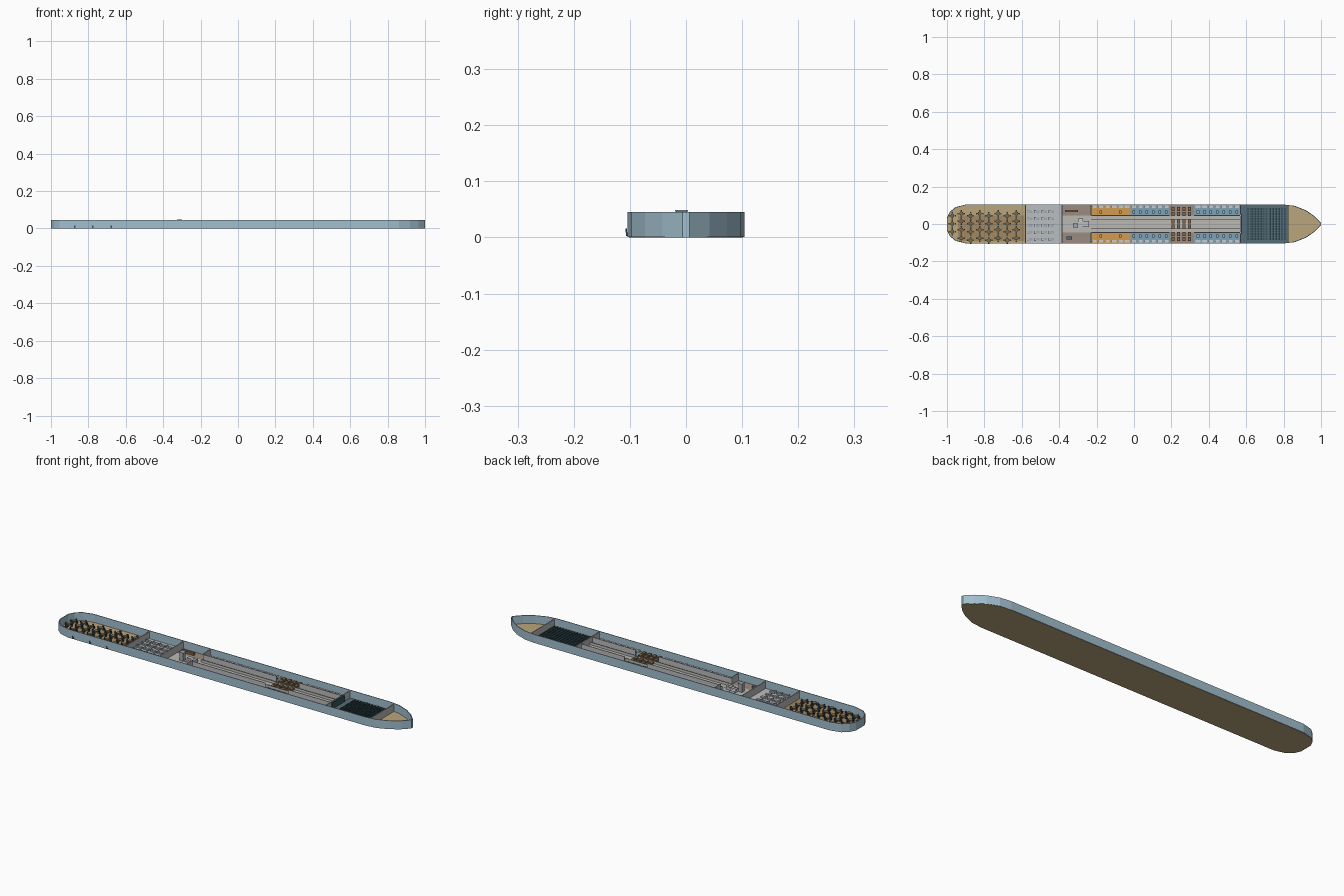
import bpy, bmesh, math

if "Cube" in bpy.data.objects:
    bpy.data.objects.remove(bpy.data.objects["Cube"])

T = 0.003      # floor thickness
H = 0.045      # hull height
mats = {}
COL = dict(hull=(.36, .52, .62), tan=(.5, .38, .2), rug=(.36, .25, .12), wood=(.24, .14, .07),
           lobby=(.32, .26, .22), grey=(.5, .52, .54), path=(.5, .48, .45), orange=(.65, .33, .08),
           blue=(.2, .36, .48), white=(.75, .77, .78), dark=(.09, .15, .19), seat=(.04, .09, .11),
           wall=(.5, .5, .5), steel=(.36, .4, .44))


def mat(name):
    if name not in mats:
        mats[name] = bpy.data.materials.new(name)
        mats[name].diffuse_color = (*COL[name], 1)
    return mats[name]


def finish(name, bm, color):
    bmesh.ops.recalc_face_normals(bm, faces=bm.faces[:])
    me = bpy.data.meshes.new(name)
    bm.to_mesh(me)
    bm.free()
    ob = bpy.data.objects.new(name, me)
    me.materials.append(mat(color))
    bpy.context.collection.objects.link(ob)
    return ob


def boxes(name, color, items):
    """One object made of boxes given as (x0, x1, y0, y1, z0, z1)."""
    bm = bmesh.new()
    for x0, x1, y0, y1, z0, z1 in items:
        vs = bmesh.ops.create_cube(bm, size=1)['verts']
        for v in vs:
            v.co.x = (x0 + x1) / 2 + v.co.x * (x1 - x0)
            v.co.y = (y0 + y1) / 2 + v.co.y * (y1 - y0)
            v.co.z = (z0 + z1) / 2 + v.co.z * (z1 - z0)
    return finish(name, bm, color)


def both(items):
    return items + [(a, b, -d, -c, e, f) for a, b, c, d, e, f in items]


# Hull outline: rounded stern on the left, pointed bow on the right
half = [(-1, .034), (-.985, .065), (-.955, .09), (-.9, .104), (.8, .104), (.86, .097),
        (.92, .073), (.965, .042), (1, .006)]
outline = half + [(x, -y) for x, y in reversed(half)]


def half_width(x):
    for (x0, y0), (x1, y1) in zip(half, half[1:]):
        if x0 <= x <= x1:
            return y0 + (y1 - y0) * (x - x0) / (x1 - x0)
    return 0


def deck(name, pts, z0, z1, color):
    bm = bmesh.new()
    f = bm.faces.new([bm.verts.new((x, y, z0)) for x, y in pts])
    r = bmesh.ops.extrude_face_region(bm, geom=[f])
    for v in r['geom']:
        if isinstance(v, bmesh.types.BMVert):
            v.co.z = z1
    return finish(name, bm, color)


deck('deck_floor', [(x * .998, y * .98) for x, y in outline], 0, T, 'tan')

# Hull wall: open shell with a thin inner skin
bm = bmesh.new()
n = len(outline)
rings = []
for s, z in ((0, .001), (0, H), (.003, H), (.003, .001)):
    ring = []
    for x, y in outline:
        sx = x - math.copysign(s, x) if abs(x) > .85 else x
        sy = y - math.copysign(min(s, abs(y) * .6), y)
        ring.append(bm.verts.new((sx, sy, z)))
    rings.append(ring)
for a, b in zip(rings, rings[1:] + rings[:1]):
    for i in range(n):
        j = (i + 1) % n
        bm.faces.new((a[i], a[j], b[j], b[i]))
finish('hull_wall', bm, 'hull')

# Coloured floor zones
Z1 = T + .0008
W = .1008
for name, color, x0, x1 in (('clinic_floor', 'grey', -.58, -.385), ('lobby_floor', 'lobby', -.385, -.23),
                            ('lounge_floor', 'lobby', .19, .32), ('theatre_floor', 'dark', .57, .825)):
    boxes(name, color, [(x0, x1, -W, W, T - .001, Z1)])
for name, color, x0, x1 in (('orange_cabin_floor', 'orange', -.23, -.018),
                            ('blue_cabin_floor', 'blue', -.018, .19), ('fore_cabin_floor', 'blue', .32, .57)):
    boxes(name, color, both([(x0, x1, .045, W, T - .001, Z1)]))
boxes('dining_rug', 'rug', [(-.94, -.585, -.09, .045, T - .001, Z1)])
boxes('corridor_floor', 'path', [(-.385, .57, -.045, .045, T - .001, Z1 + .0006)])
boxes('corridor_centre_line', 'steel', [(-.23, .57, -.001, .001, T, Z1 + .0012)])

# Cross bulkheads and corridor walls
TW = .002
boxes('bulkheads', 'wall', [(x - TW, x + TW, -W, W, T, .041) for x in (-.58, -.385, .57, .825)]
      + both([(x - TW, x + TW, .045, W, T, .041) for x in (-.23,)]))
boxes('corridor_walls', 'wall', both([(a, b, .044, .047, T, .036) for a, b in ((-.23, .19), (.32, .57))]
      + [(-.23, .57, .025, .027, T, .018)]))

# Stern dining: round tables with four chairs each
bm_t, bm_c = bmesh.new(), bmesh.new()
chairs = []
for i in range(8):
    x = -.972 + i * .049
    for j, y in enumerate((.05, .008, -.036, -.082)):
        yy = y + (.006 if i % 2 else -.006)
        if abs(yy) > half_width(x) - .015:
            continue
        for r, z0, z1 in ((.011, .011, .013), (.003, T, .011)):
            vs = bmesh.ops.create_cone(bm_t, cap_ends=True, segments=10, radius1=r, radius2=r,
                                       depth=z1 - z0)['verts']
            bmesh.ops.translate(bm_t, verts=vs, vec=(x, yy, (z0 + z1) / 2))
        for k in range(4):
            cx, cy = math.cos(k * math.pi / 2), math.sin(k * math.pi / 2)
            px, py = x + cx * .015, yy + cy * .015
            chairs.append((px - .004, px + .004, py - .004, py + .004, T, .009))
            bx, by = px + cx * .0035, py + cy * .0035
            dx, dy = (.001, .004) if k % 2 == 0 else (.004, .001)
            chairs.append((bx - dx, bx + dx, by - dy, by + dy, .009, .016))
bm_c.free()
finish('dining_tables', bm_t, 'wood')
boxes('dining_chairs', 'seat', chairs)

# Rows of beds with pillows and headboards
beds, heads = [], []
for i in range(4):
    for j in range(5):
        x, y = -.558 + i * .039, (j - 2) * .037 - .008
        beds.append((x - .014, x + .014, y - .007, y + .007, T, .011))
        heads.append((x - .015, x - .013, y - .008, y + .008, T, .016))
        heads.append((x - .012, x - .005, y - .005, y + .005, .011, .013))
boxes('ward_beds', 'steel', beds)
boxes('ward_headboards', 'white', heads)

# Lobby: counters, lift shaft, steps
boxes('lobby_counter', 'wood', [(-.37, -.3, .064, .076, T, .016)])
boxes('lobby_desk', 'dark', [(-.362, -.332, -.083, -.068, T, .014)])
boxes('lift_shaft', 'steel', [(-.322, -.302, -.018, .002, T, .0465)])
boxes('lift_cap', 'steel', [(-.325, -.299, -.02, .004, .0465, .049)])
boxes('lobby_steps', 'grey', [(-.3 + k * .012, -.24, -.016, .016, T, .008 + k * .004) for k in range(5)])
boxes('lobby_sofa', 'white', [(-.3, -.272, .012, .03, T, .014)])


# Cabins: bed by the hull, pillow and small cupboard by the corridor
def cabins(name, x0, count, step):
    mattress, extra = [], []
    for i in range(count):
        x = x0 + (i + .5) * step
        mattress.append((x - step * .36, x + step * .36, .085, .098, T, .011))
        mattress.append((x - step * .34, x - step * .14, .087, .096, .011, .013))
        extra.append((x - step * .2, x + step * .2, .056, .072, T, .013))
    boxes(name + '_beds', 'white', both(mattress))
    return both(extra)


cupboards = cabins('orange_cabin', -.23, 6, .035)[1::3]
boxes('orange_cabin_cupboards', 'orange', cupboards)
boxes('blue_cabin_desks', 'steel', cabins('blue_cabin', -.018, 6, .0345))
boxes('fore_cabin_desks', 'steel', cabins('fore_cabin', .325, 7, .0345))

# Lounge benches across the ship
boxes('lounge_tables', 'wood', [(x - .008, x + .008, y - .011, y + .011, T, .014)
      for x in (.208, .238, .268, .298) for y in (-.081, -.054, -.014, .014, .054, .081)])

# Theatre: screen and rows of seats
boxes('theatre_screen', 'seat', [(.572, .578, -.05, .05, .006, .038)])
seats = []
for i in range(13):
    for j in range(13):
        x, y = .61 + i * .0165, (j - 6) * .0135
        seats.append((x - .005, x + .005, y - .005, y + .005, T, .008))
        seats.append((x + .004, x + .006, y - .005, y + .005, T, .014))
boxes('theatre_seats', 'seat', seats)

for m in bpy.data.materials:
    if m.users and not m.is_grease_pencil:
        m.use_nodes = True
        m.node_tree.nodes["Principled BSDF"].inputs["Base Color"].default_value = m.diffuse_color
